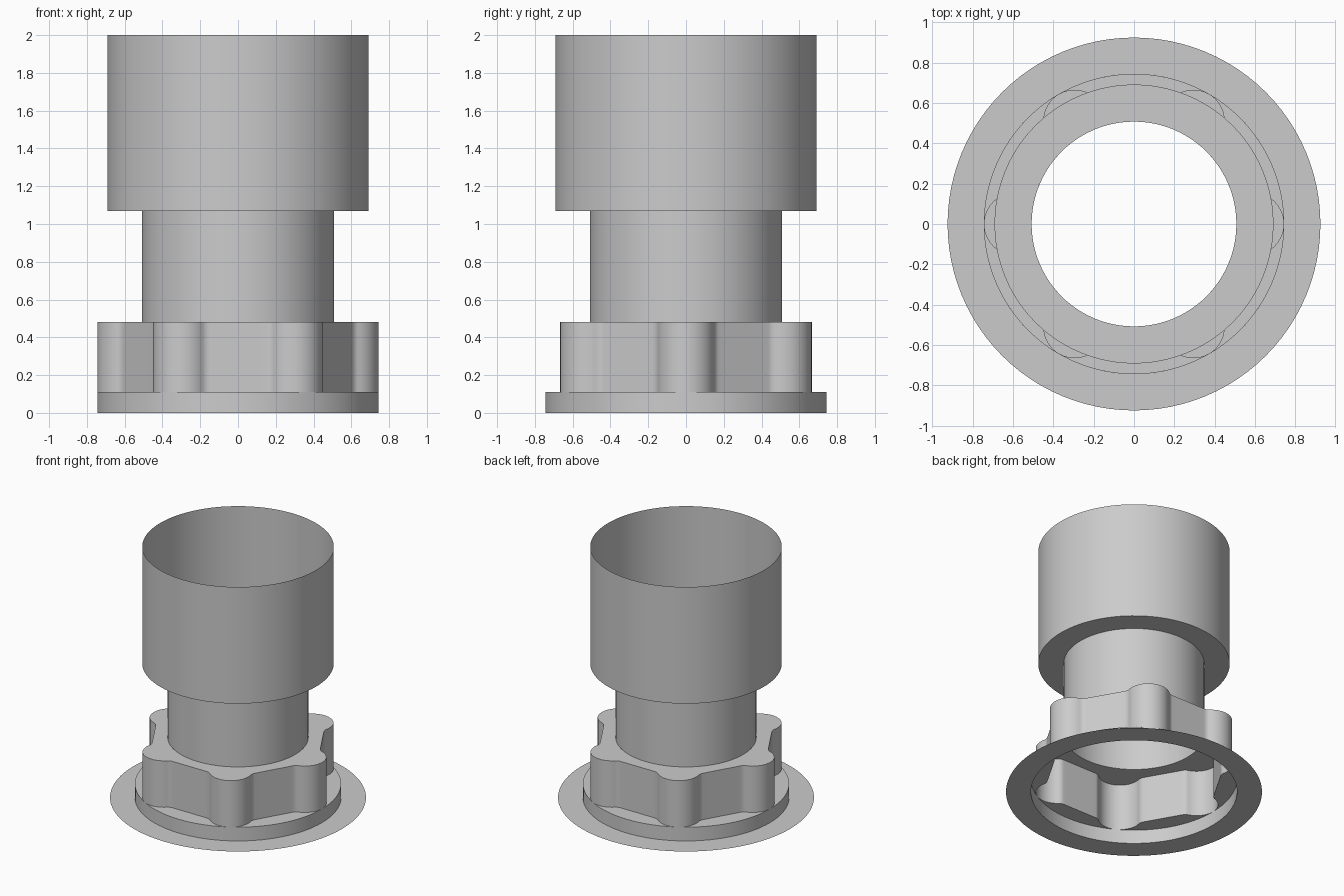
import bpy
import bmesh
from math import sin, cos, pi, radians, sqrt, atan2
from mathutils import Vector, Matrix

cube = bpy.data.objects.get("Cube")
if cube:
    bpy.data.objects.remove(cube)

grey = bpy.data.materials.new("plain grey")
grey.use_nodes = True
COLOUR = (0.6, 0.6, 0.6, 1)
grey.diffuse_color = COLOUR
grey.node_tree.nodes["Principled BSDF"].inputs["Base Color"].default_value = COLOUR

# Main radii and heights
FLANGE_R, COLLAR_R, NECK_R, SOCKET_R = 0.925, 0.745, 0.508, 0.692
COLLAR_Z, NUT_Z, SOCKET_Z, TOP_Z = 0.11, 0.48, 1.07, 2.0


def circle(radius, count=96):
    return [Vector((radius * cos(2 * pi * i / count), radius * sin(2 * pi * i / count)))
            for i in range(count)]


def onto_circle(outline, radius):
    return [p.normalized() * radius for p in outline]


def arc(centre, radius, start, end, steps):
    angles = [start + (end - start) * i / steps for i in range(steps + 1)]
    return [centre + Vector((radius * cos(a), radius * sin(a))) for a in angles]


def nut_outline(lobe_dist=0.59, lobe_r=0.155, flat=0.61, fillet=0.06):
    """Six round lobes joined by flats, with a fillet on each side of a lobe."""
    # Work in a frame where the flat's normal is +y and the lobe is to its right
    lobe = Vector((lobe_dist * 0.5, lobe_dist * cos(radians(30))))
    rise = flat + fillet - lobe.y
    run = sqrt((lobe_r + fillet) ** 2 - rise ** 2)
    hollow = lobe + Vector((-run, rise))
    lean = atan2(rise, -run)
    half = arc(lobe, lobe_r, radians(60), lean, 12)
    half += arc(hollow, fillet, lean - pi, -pi / 2, 6)[1:]
    end = half[-1].x
    half += [Vector((end * (1 - i / 4), flat)) for i in range(1, 5)]
    mirrored = [Vector((-p.x, p.y)) for p in reversed(half)]
    sector = half + mirrored[1:-1]
    points = []
    for k in range(6):
        turn = Matrix.Rotation(k * pi / 3 - pi / 3, 2)
        points += [turn @ p for p in sector]
    return points


def loft(name, rings):
    """Skin a stack of (outline, height) rings as an open shell."""
    bm = bmesh.new()
    loops = [[bm.verts.new((p.x, p.y, z)) for p in outline] for outline, z in rings]
    for low, high in zip(loops, loops[1:]):
        n = len(low)
        for i in range(n):
            j = (i + 1) % n
            bm.faces.new((low[i], low[j], high[j], high[i]))
    mesh = bpy.data.meshes.new(name)
    bm.to_mesh(mesh)
    bm.free()
    mesh.materials.append(grey)
    obj = bpy.data.objects.new(name, mesh)
    bpy.context.collection.objects.link(obj)
    bpy.ops.object.select_all(action='DESELECT')
    obj.select_set(True)
    bpy.context.view_layer.objects.active = obj
    bpy.ops.object.shade_smooth_by_angle(angle=radians(30))
    return obj


# Flat flange with its upright collar
loft("base_flange", [(circle(FLANGE_R), 0), (circle(COLLAR_R), 0),
                     (circle(COLLAR_R), COLLAR_Z)])

# Lobed nut with the ledge below and the cap above
nut = nut_outline()
loft("lobed_nut", [(onto_circle(nut, COLLAR_R), COLLAR_Z), (nut, COLLAR_Z),
                   (nut, NUT_Z), (onto_circle(nut, NECK_R), NUT_Z)])

# Narrow neck
loft("neck_tube", [(circle(NECK_R), NUT_Z), (circle(NECK_R), SOCKET_Z)])

# Wide open socket with its underside shoulder
loft("top_socket", [(circle(NECK_R), SOCKET_Z), (circle(SOCKET_R), SOCKET_Z),
                    (circle(SOCKET_R), TOP_Z)])
